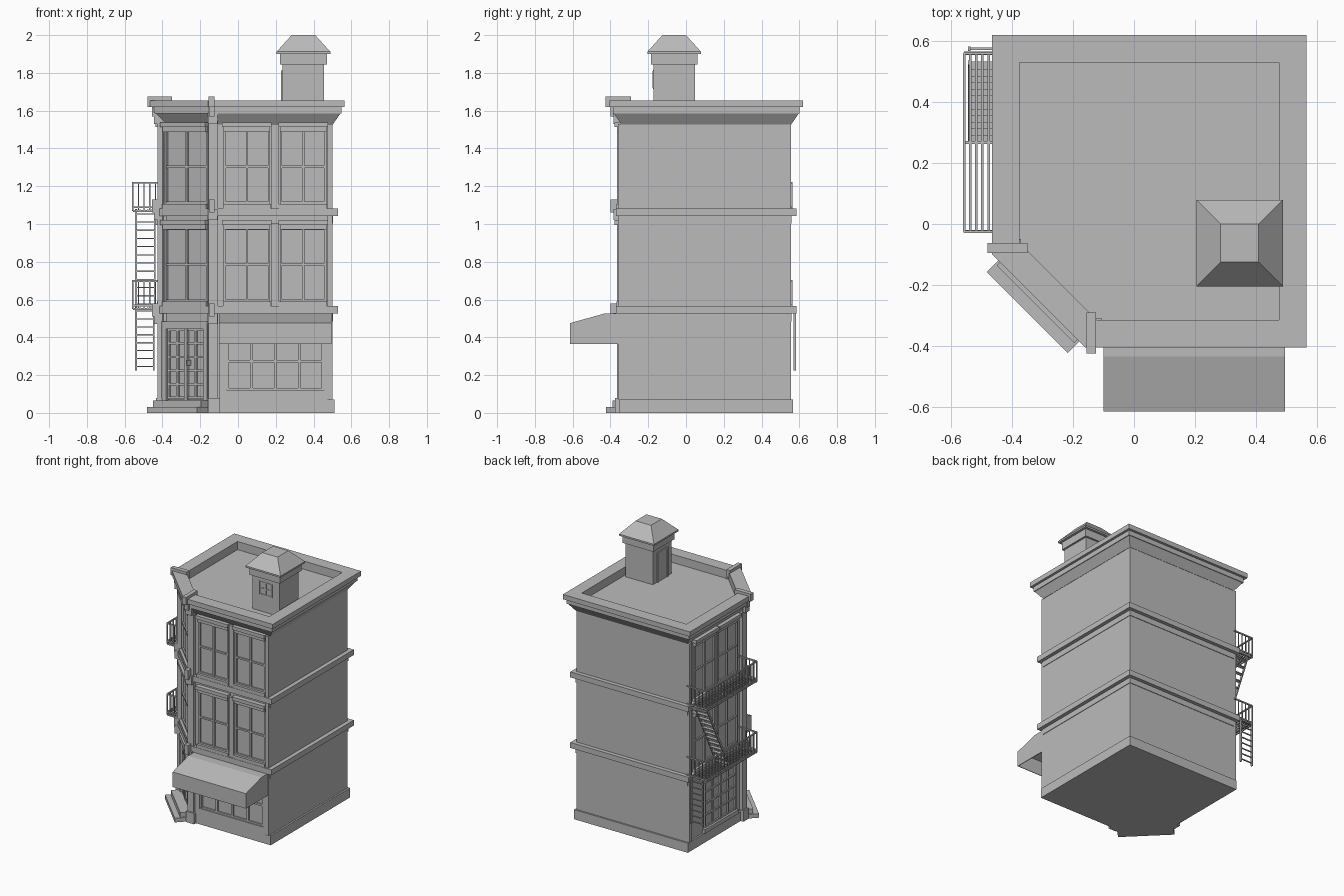
import bpy, bmesh, math
from mathutils import Matrix, Vector

cube = bpy.data.objects.get("Cube")
if cube:
    bpy.data.objects.remove(cube, do_unlink=True)

stone = bpy.data.materials.new("plain_grey")
stone.use_nodes = True
GREY = (0.5, 0.5, 0.5, 1)
stone.diffuse_color = GREY
stone.node_tree.nodes["Principled BSDF"].inputs["Base Color"].default_value = GREY


def finish(name, bm):
    bmesh.ops.recalc_face_normals(bm, faces=bm.faces)
    mesh = bpy.data.meshes.new(name)
    bm.to_mesh(mesh)
    bm.free()
    mesh.materials.append(stone)
    ob = bpy.data.objects.new(name, mesh)
    bpy.context.collection.objects.link(ob)
    return ob


def add_box(bm, lo, hi, frame=Matrix()):
    lo, hi = Vector(lo), Vector(hi)
    m = frame @ Matrix.Translation((lo + hi) / 2) @ Matrix.Diagonal((*(hi - lo), 1))
    bmesh.ops.create_cube(bm, size=1, matrix=m)


def add_beam(bm, p, q, w, h):
    p, q = Vector(p), Vector(q)
    rot = (q - p).to_track_quat('Z', 'Y').to_matrix().to_4x4()
    m = Matrix.Translation((p + q) / 2) @ rot @ Matrix.Diagonal((w, h, (q - p).length, 1))
    bmesh.ops.create_cube(bm, size=1, matrix=m)


def loft(name, rings):
    bm = bmesh.new()
    loops = [[bm.verts.new(p) for p in ring] for ring in rings]
    for a, b in zip(loops, loops[1:]):
        for i in range(len(a)):
            j = (i + 1) % len(a)
            bm.faces.new((a[i], a[j], b[j], b[i]))
    bm.faces.new(loops[0])
    bm.faces.new(loops[-1])
    return finish(name, bm)


# Five-sided footprint with a cut corner, grown outward by d
X0, X1, Y0, Y1, CUT = -0.40, 0.50, -0.34, 0.555, -0.473


def plan(z, d):
    x0, x1, y0, y1, c = X0 - d, X1 + d, Y0 - d, Y1 + d, CUT - d * math.sqrt(2)
    return [(x1, y0, z), (x1, y1, z), (x0, y1, z), (x0, c - x0, z), (c - y0, y0, z)]


def storey(name, *profile):
    loft(name, [plan(z, d) for z, d in profile])


storey("plinth", (0, 0.012), (0.07, 0.012))
storey("walls", (0.03, 0), (1.56, 0))
for name, z in (("lower_band", 0.485), ("upper_band", 1.003)):
    storey(name, (z, 0.004), (z + 0.04, 0.004), (z + 0.04, 0.03), (z + 0.08, 0.03))
storey("cornice_and_parapet", (1.527, 0.002), (1.585, 0.042), (1.585, 0.047), (1.62, 0.047),
       (1.62, 0.065), (1.655, 0.065), (1.655, -0.025), (1.595, -0.025))


# Wall frames: u runs along the wall, d outward, z up
def wall_frame(ox, oy, angle):
    return Matrix.Translation((ox, oy, 0)) @ Matrix.Rotation(math.radians(angle), 4, 'Z')


FRONT = wall_frame(0, Y0, 0)
LEFT_SIDE = wall_frame(X0, 0, -90)
CORNER = wall_frame((X0 + CUT - Y0) / 2, (Y0 + CUT - X0) / 2, -45)


def plate(bm, frame, u0, u1, z0, z1, d):
    add_box(bm, (u0, -d, z0), (u1, 0.004, z1), frame)


def grid(bm, frame, u0, u1, z0, z1, cols, rows, bar, d):
    for i in range(cols + 1):
        u = u0 + (u1 - u0) * i / cols
        plate(bm, frame, u - bar / 2, u + bar / 2, z0, z1, d)
    for i in range(rows + 1):
        z = z0 + (z1 - z0) * i / rows
        plate(bm, frame, u0 - bar / 2, u1 + bar / 2, z - bar / 2, z + bar / 2, d - 0.002)


def sash_window(name, frame, u, z, half):
    bm = bmesh.new()
    grid(bm, frame, u - half, u + half, z + 0.03, z + 0.41, 2, 2, 0.012, 0.012)
    plate(bm, frame, u - half - 0.01, u + half + 0.01, z, z + 0.024, 0.028)
    plate(bm, frame, u - half - 0.006, u + half + 0.006, z + 0.405, z + 0.43, 0.026)
    plate(bm, frame, u - half - 0.014, u + half + 0.014, z + 0.43, z + 0.455, 0.038)
    finish(name, bm)


# Upper storeys
for floor, z in (("middle", 0.565), ("top", 1.083)):
    sash_window(floor + "_front_window_a", FRONT, 0.0475, z, 0.117)
    sash_window(floor + "_front_window_b", FRONT, 0.345, z, 0.117)
    sash_window(floor + "_corner_window", CORNER, 0, z, 0.155)
    sash_window(floor + "_side_window_a", LEFT_SIDE, -0.37, z, 0.117)
    sash_window(floor + "_side_window_b", LEFT_SIDE, -0.105, z, 0.112)

# Flat pilasters between openings
bm = bmesh.new()
plate(bm, FRONT, 0.475, 0.50, 0.07, 1.53, 0.021)
plate(bm, LEFT_SIDE, -0.555, -0.525, 0.07, 1.53, 0.018)
for z0, z1 in ((0.565, 1.003), (1.083, 1.53)):
    plate(bm, FRONT, 0.178, 0.217, z0, z1, 0.021)
    plate(bm, LEFT_SIDE, -0.25, -0.224, z0, z1, 0.018)
for s in (-1, 1):
    u0, u1 = sorted((s * 0.166, s * 0.188))
    plate(bm, CORNER, u0, u1, 0.07, 1.53, 0.018)
finish("pilasters", bm)

# Posts at the cut corner, with brackets at each band and blocks on the parapet
bm = bmesh.new()
add_box(bm, (-0.155, -0.365, 0.0), (-0.105, -0.31, 1.6))
add_box(bm, (-0.425, -0.10, 0.0), (-0.37, -0.05, 1.6))
add_box(bm, (-0.16, -0.375, 0.0), (-0.095, -0.31, 0.08))
add_box(bm, (-0.435, -0.105, 0.0), (-0.37, -0.045, 0.08))
for z in (0.47, 1.02, 1.53):
    add_box(bm, (-0.158, -0.385, z), (-0.108, -0.33, z + 0.06))
    add_box(bm, (-0.445, -0.10, z), (-0.39, -0.055, z + 0.06))
    add_box(bm, (-0.154, -0.40, z + 0.04), (-0.124, -0.33, z + 0.11))
    add_box(bm, (-0.455, -0.095, z + 0.04), (-0.39, -0.063, z + 0.11))
add_box(bm, (-0.155, -0.425, 1.62), (-0.125, -0.29, 1.675))
add_box(bm, (-0.48, -0.095, 1.62), (-0.35, -0.063, 1.675))
finish("corner_posts", bm)

# Ground floor glazing
bm = bmesh.new()
grid(bm, FRONT, -0.055, 0.45, 0.125, 0.42, 4, 2, 0.014, 0.012)
plate(bm, FRONT, -0.1, 0.475, 0.07, 0.12, 0.018)
plate(bm, FRONT, -0.1, -0.06, 0.07, 0.485, 0.018)
plate(bm, FRONT, 0.455, 0.475, 0.07, 0.485, 0.018)
plate(bm, FRONT, -0.1, 0.50, 0.425, 0.525, 0.021)
finish("shop_window", bm)
bm = bmesh.new()
grid(bm, LEFT_SIDE, -0.36, -0.01, 0.11, 0.45, 4, 4, 0.012, 0.012)
plate(bm, LEFT_SIDE, -0.38, 0.01, 0.07, 0.10, 0.02)
plate(bm, LEFT_SIDE, -0.38, 0.01, 0.455, 0.485, 0.02)
finish("side_shop_window", bm)

# Double door and steps
bm = bmesh.new()
grid(bm, CORNER, -0.135, 0.135, 0.08, 0.44, 4, 5, 0.012, 0.012)
plate(bm, CORNER, -0.011, 0.011, 0.07, 0.45, 0.016)
for s in (-1, 1):
    u0, u1 = sorted((s * 0.14, s * 0.17))
    plate(bm, CORNER, u0, u1, 0.065, 0.46, 0.024)
plate(bm, CORNER, -0.17, 0.17, 0.445, 0.485, 0.026)
add_box(bm, (0.016, -0.03, 0.25), (0.024, 0, 0.28), CORNER)
finish("corner_door", bm)
bm = bmesh.new()
plate(bm, CORNER, -0.188, 0.188, 0, 0.03, 0.118)
plate(bm, CORNER, -0.18, 0.18, 0.03, 0.065, 0.08)
finish("door_steps", bm)

# Awning, open underneath
bm = bmesh.new()
side = [(-0.345, 0.365), (-0.345, 0.525), (-0.435, 0.525), (-0.615, 0.475), (-0.615, 0.365)]
ends = [[bm.verts.new((x, y, z)) for y, z in side] for x in (-0.1, 0.495)]
for end in ends:
    bm.faces.new(end)
for i in range(1, 4):
    bm.faces.new((ends[0][i], ends[0][i + 1], ends[1][i + 1], ends[1][i]))
awning = finish("awning", bm)
shell = awning.modifiers.new("thickness", 'SOLIDIFY')
shell.thickness = 0.006

# Roof hut
HX, HY = 0.3465, -0.0625


def square(z, h):
    return [(HX + sx * h, HY + sy * h, z) for sx, sy in ((1, -1), (1, 1), (-1, 1), (-1, -1))]


loft("hut_walls", [square(1.58, 0.11), square(1.85, 0.11)])
loft("hut_collar", [square(1.845, 0.124), square(1.905, 0.124)])
loft("hut_roof", [square(1.9, 0.142), square(1.912, 0.142), square(2.0, 0.0625)])
bm = bmesh.new()
grid(bm, wall_frame(HX, HY - 0.11, 0), -0.05, 0.05, 1.72, 1.81, 2, 2, 0.008, 0.005)
finish("hut_window", bm)
bm = bmesh.new()
HUT_SIDE = wall_frame(HX - 0.11, HY, -90)
plate(bm, HUT_SIDE, -0.05, 0.05, 1.595, 1.80, 0.004)
for u in (-0.056, 0.056):
    plate(bm, HUT_SIDE, u - 0.006, u + 0.006, 1.595, 1.81, 0.008)
plate(bm, HUT_SIDE, -0.062, 0.062, 1.80, 1.812, 0.008)
finish("hut_door", bm)

# Fire escape platforms with railings
FX0, FX1, FY0, FY1 = -0.557, -0.40, -0.025, 0.56
for name, z in (("lower_platform", 0.55), ("upper_platform", 1.07)):
    bm = bmesh.new()
    for i in range(8):
        x = FX0 + 0.02 * i
        add_box(bm, (x - 0.004, FY0, z), (x + 0.004, FY1, z + 0.008))
    for y in (FY0, (FY0 + FY1) / 2, FY1):
        add_box(bm, (FX0, y - 0.005, z - 0.006), (FX1, y + 0.005, z + 0.004))
    top = z + 0.148
    for h in (z + 0.018, top):
        add_beam(bm, (FX0, FY0, h), (FX0, FY1, h), 0.009, 0.009)
        for y in (FY0, FY1):
            add_beam(bm, (FX0, y, h), (FX1, y, h), 0.009, 0.009)
    for i in range(18):
        y = FY0 + (FY1 - FY0) * i / 17
        add_beam(bm, (FX0, y, z), (FX0, y, top), 0.006, 0.006)
    for y in (FY0, FY1):
        for i in range(1, 5):
            x = FX0 + 0.03 * i
            add_beam(bm, (x, y, z), (x, y, top), 0.006, 0.006)
    finish(name, bm)


# Stair flight between platforms, and hanging ladder
def climb(name, bottom, top, x0, x1, rungs, depth):
    bm = bmesh.new()
    b, t = Vector((0, *bottom)), Vector((0, *top))
    for x in (x0, x1):
        add_beam(bm, b + Vector((x, 0, 0)), t + Vector((x, 0, 0)), 0.008, 0.014)
    for i in range(rungs):
        p = b.lerp(t, (i + 0.5) / rungs)
        add_box(bm, (x0, p.y - depth / 2, p.z - 0.003), (x1, p.y + depth / 2, p.z + 0.003))
    finish(name, bm)


climb("stair_flight", (0.27, 0.555), (0.53, 1.075), -0.54, -0.44, 12, 0.026)
climb("hanging_ladder", (0.575, 0.225), (0.575, 0.56), -0.54, -0.445, 8, 0.008)
